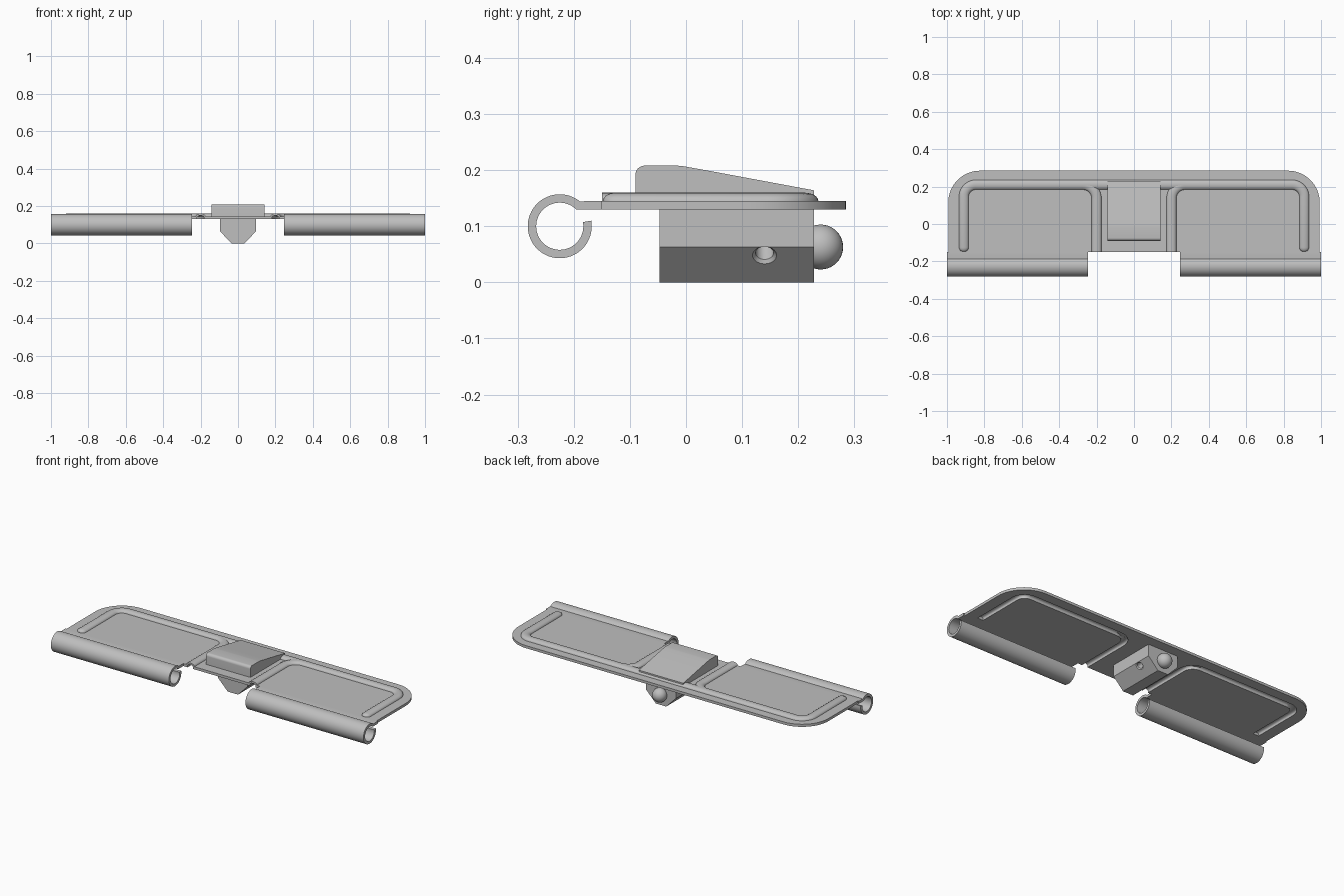
import bpy
import bmesh
from math import cos, sin, radians, pi
from mathutils import Vector, Matrix

if "Cube" in bpy.data.objects:
    bpy.data.objects.remove(bpy.data.objects["Cube"], do_unlink=True)

GREY = (0.52, 0.52, 0.52, 1)
metal = bpy.data.materials.new("grey_metal")
metal.use_nodes = True
metal.diffuse_color = GREY
for node in metal.node_tree.nodes:
    if node.type == "BSDF_PRINCIPLED":
        node.inputs["Base Color"].default_value = GREY

parts = []
PLATE_LOW, PLATE_TOP = 0.13, 0.145


def finish(name, bm, keep=True):
    bmesh.ops.recalc_face_normals(bm, faces=bm.faces[:])
    mesh = bpy.data.meshes.new(name)
    bm.to_mesh(mesh)
    bm.free()
    obj = bpy.data.objects.new(name, mesh)
    bpy.context.collection.objects.link(obj)
    mesh.materials.append(metal)
    if keep:
        parts.append(obj)
    return obj


def arc(cx, cy, r, start, end, steps):
    angles = [radians(start + (end - start) * i / steps) for i in range(steps + 1)]
    return [(cx + r * cos(a), cy + r * sin(a)) for a in angles]


def skin(name, rings, keep=True):
    """Join a row of equal rings into a closed solid."""
    bm = bmesh.new()
    rows = [[bm.verts.new(p) for p in ring] for ring in rings]
    n = len(rows[0])
    for a, b in zip(rows, rows[1:]):
        for i in range(n):
            j = (i + 1) % n
            bm.faces.new((a[i], a[j], b[j], b[i]))
    bm.faces.new(rows[0])
    bm.faces.new(rows[-1])
    return finish(name, bm, keep)


def prism(name, outline, axis, low, high):
    place = {"x": lambda p, q, a: (a, p, q),
             "y": lambda p, q, a: (p, a, q),
             "z": lambda p, q, a: (p, q, a)}[axis]
    return skin(name, [[place(p, q, a) for p, q in outline] for a in (low, high)])


def sweep(name, path, section, scales=None, keep=True):
    """Carry an upright section along a flat path."""
    pts = [Vector(p) for p in path]
    rings = []
    for i, p in enumerate(pts):
        t = (pts[min(i + 1, len(pts) - 1)] - pts[max(i - 1, 0)]).normalized()
        side = Vector((-t.y, t.x))
        k = scales[i] if scales and i < len(scales) else 1
        rings.append([(p.x + side.x * u * k, p.y + side.y * u * k,
                       PLATE_TOP + (z - PLATE_TOP) * k) for u, z in section])
    return skin(name, rings, keep)


def cut(target, cutter):
    mod = target.modifiers.new("cut", "BOOLEAN")
    mod.operation = "DIFFERENCE"
    mod.solver = "EXACT"
    mod.object = cutter
    bpy.context.view_layer.objects.active = target
    bpy.ops.object.modifier_apply(modifier=mod.name)
    bpy.data.objects.remove(cutter, do_unlink=True)


# Cover plate with two rounded back corners
outline = [(-0.993, -0.15), (0.993, -0.15)]
outline += arc(0.823, 0.115, 0.17, 0, 90, 16)
outline += arc(-0.823, 0.115, 0.17, 90, 180, 16)
plate = prism("cover_plate", outline, "z", PLATE_LOW, PLATE_TOP)

# Pressed stiffening beads, hollow underneath
steps = 10
dome = [(-0.026 * cos(pi * i / steps), PLATE_TOP + 0.015 * sin(pi * i / steps))
        for i in range(steps + 1)]
hollow = [(0.018 * cos(pi * i / steps), 0.14 + 0.009 * sin(pi * i / steps))
          for i in range(steps + 1)]
groove = [(-0.018, 0.12), (0.018, 0.12), (0.018, 0.155), (-0.018, 0.155)]
for s, label in ((1, "left"), (-1, "right")):
    path = [(0.91, -0.148), (0.91, -0.143), (0.91, -0.135), (0.91, -0.125)]
    path += arc(0.845, 0.145, 0.065, 0, 90, 10)
    path += arc(0.275, 0.135, 0.075, 90, 180, 10)
    path = [(s * x, y) for x, y in path]
    sweep("bead_" + label, path + [(s * 0.2, -0.15)], dome + hollow,
          (0.2, 0.65, 0.9))
    cut(plate, sweep("groove_cutter", path[3:] + [(s * 0.2, -0.17)], groove,
                     keep=False))
sweep("middle_bead", [(-0.275, 0.21), (0.275, 0.21)], dome)

# Hinge barrels: sheet rolled into an open tube
roll = arc(-0.225, 0.1, 0.057, 50, 370, 56)
roll += arc(-0.225, 0.1, 0.042, 370, 46, 56)
roll += [(-0.15, PLATE_LOW), (-0.15, PLATE_TOP), (-0.178, PLATE_TOP)]
prism("hinge_barrel_left", roll, "x", 0.245, 1.0)
prism("hinge_barrel_right", roll, "x", -1.0, -0.245)

# Wedge-shaped housing on top
wedge = [(0.228, 0.14), (0.228, 0.164), (0.04, 0.199), (-0.005, 0.207), (-0.015, 0.208)]
wedge += arc(-0.074, 0.192, 0.016, 90, 180, 8) + [(-0.09, 0.14)]
prism("top_housing", wedge, "x", -0.142, 0.142)

# Latch block below, with slanted lower sides
block = [(0.095, 0.135), (0.095, 0.063), (0.033, 0),
         (-0.033, 0), (-0.095, 0.063), (-0.095, 0.135)]
latch = prism("latch_block", block, "y", -0.047, 0.228)

# Countersunk pin hole in the left slanted side
outward = Vector((1, 0, -1)).normalized()
turn = outward.to_track_quat("Z", "Y").to_matrix().to_4x4()
for r_in, r_out, depth in ((0.016, 0.016, 0.05), (0.014, 0.03, 0.008)):
    bm = bmesh.new()
    bmesh.ops.create_cone(bm, cap_ends=True, segments=32, radius1=r_in,
                          radius2=r_out, depth=2 * depth,
                          matrix=Matrix.Translation((0.081, 0.14, 0.048)) @ turn)
    cut(latch, finish("hole_cutter", bm, keep=False))

# Detent ball at the back of the latch
bm = bmesh.new()
bmesh.ops.create_uvsphere(bm, u_segments=32, v_segments=20, radius=0.04,
                          matrix=Matrix.Translation((0, 0.24, 0.063)))
finish("detent_ball", bm)

# Smooth shading with crisp edges
bpy.ops.object.select_all(action="DESELECT")
for obj in parts:
    obj.select_set(True)
bpy.context.view_layer.objects.active = plate
bpy.ops.object.shade_smooth_by_angle(angle=radians(32))
